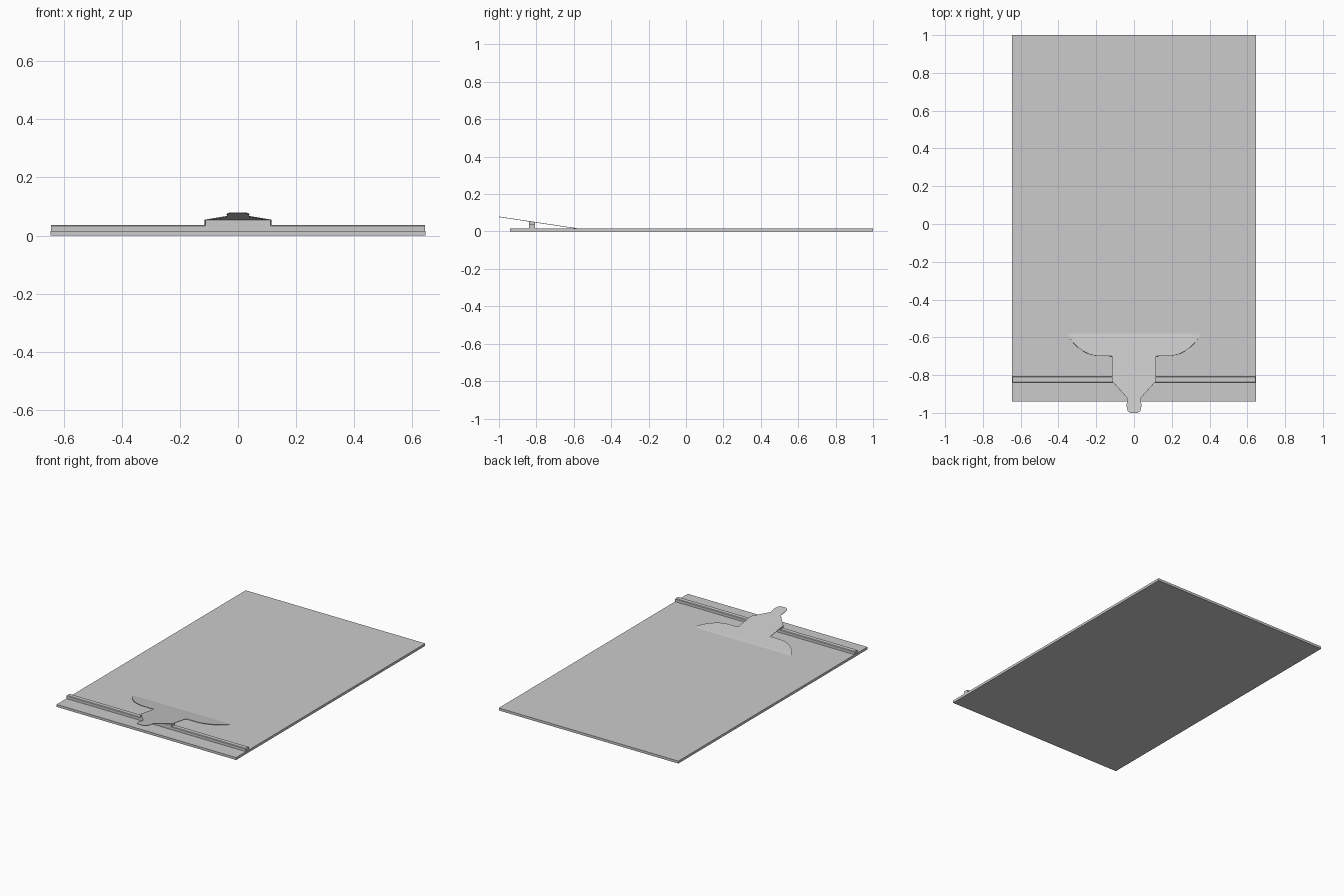
import bpy, bmesh

if "Cube" in bpy.data.objects:
    bpy.data.objects.remove(bpy.data.objects["Cube"])

BOARD_TOP = 0.016
HALF_W = 0.645


def finish(name, bm):
    bmesh.ops.recalc_face_normals(bm, faces=bm.faces[:])
    me = bpy.data.meshes.new(name)
    bm.to_mesh(me)
    bm.free()
    ob = bpy.data.objects.new(name, me)
    bpy.context.collection.objects.link(ob)
    return ob


def extrude_x(name, profile, half):
    """Prism along x from a (y, z) profile."""
    bm = bmesh.new()
    face = bm.faces.new([bm.verts.new((-half, y, z)) for y, z in profile])
    new = bmesh.ops.extrude_face_region(bm, geom=[face])["geom"]
    bmesh.ops.translate(bm, vec=(2 * half, 0, 0),
                        verts=[v for v in new if isinstance(v, bmesh.types.BMVert)])
    return finish(name, bm)


def clip_z(y):
    """Height of the sloping clip plate's top at y."""
    return 0.08 + (y + 1.0) * (0.020 - 0.08) / 0.4


# Flat board
extrude_x("board", [(-0.94, 0), (1.0, 0), (1.0, BOARD_TOP), (-0.94, BOARD_TOP)], HALF_W)

# Rail across the board, with slightly chamfered top edges
y0, y1, top, c = -0.84, -0.808, 0.036, 0.003
extrude_x("rail", [(y0, BOARD_TOP), (y1, BOARD_TOP), (y1, top - c), (y1 - c, top),
                   (y0 + c, top), (y0, top - c)], HALF_W - 0.002)

# Pivot block between the rail and the clip
extrude_x("clip_support", [(y0, top - c), (y1, top - c), (y1, clip_z(y1) - 0.002),
                           (y0, clip_z(y0) - 0.002)], 0.112)

# Clip plate: mirrored outline, tilted, with a lip bent down onto the board
half = [(0.020, -1.0), (0.033, -0.99), (0.039, -0.965), (0.037, -0.92),
        (0.116, -0.832), (0.116, -0.70), (0.20, -0.698), (0.235, -0.69),
        (0.268, -0.674), (0.298, -0.652), (0.322, -0.628), (0.342, -0.60)]
outline = half + [(-x, y) for x, y in reversed(half)]
bm = bmesh.new()
verts = [bm.verts.new((x, y, clip_z(y))) for x, y in outline]
bm.faces.new(verts)
right, left = verts[len(half) - 1], verts[len(half)]
bm.faces.new([left, right, bm.verts.new((0.349, -0.58, BOARD_TOP)),
              bm.verts.new((-0.349, -0.58, BOARD_TOP))])
bmesh.ops.recalc_face_normals(bm, faces=bm.faces[:])
if sum(f.normal.z for f in bm.faces) < 0:
    bmesh.ops.reverse_faces(bm, faces=bm.faces[:])
me = bpy.data.meshes.new("clip_plate")
bm.to_mesh(me)
bm.free()
clip = bpy.data.objects.new("clip_plate", me)
bpy.context.collection.objects.link(clip)
solid = clip.modifiers.new("thickness", "SOLIDIFY")
solid.thickness = 0.003
solid.offset = -1
